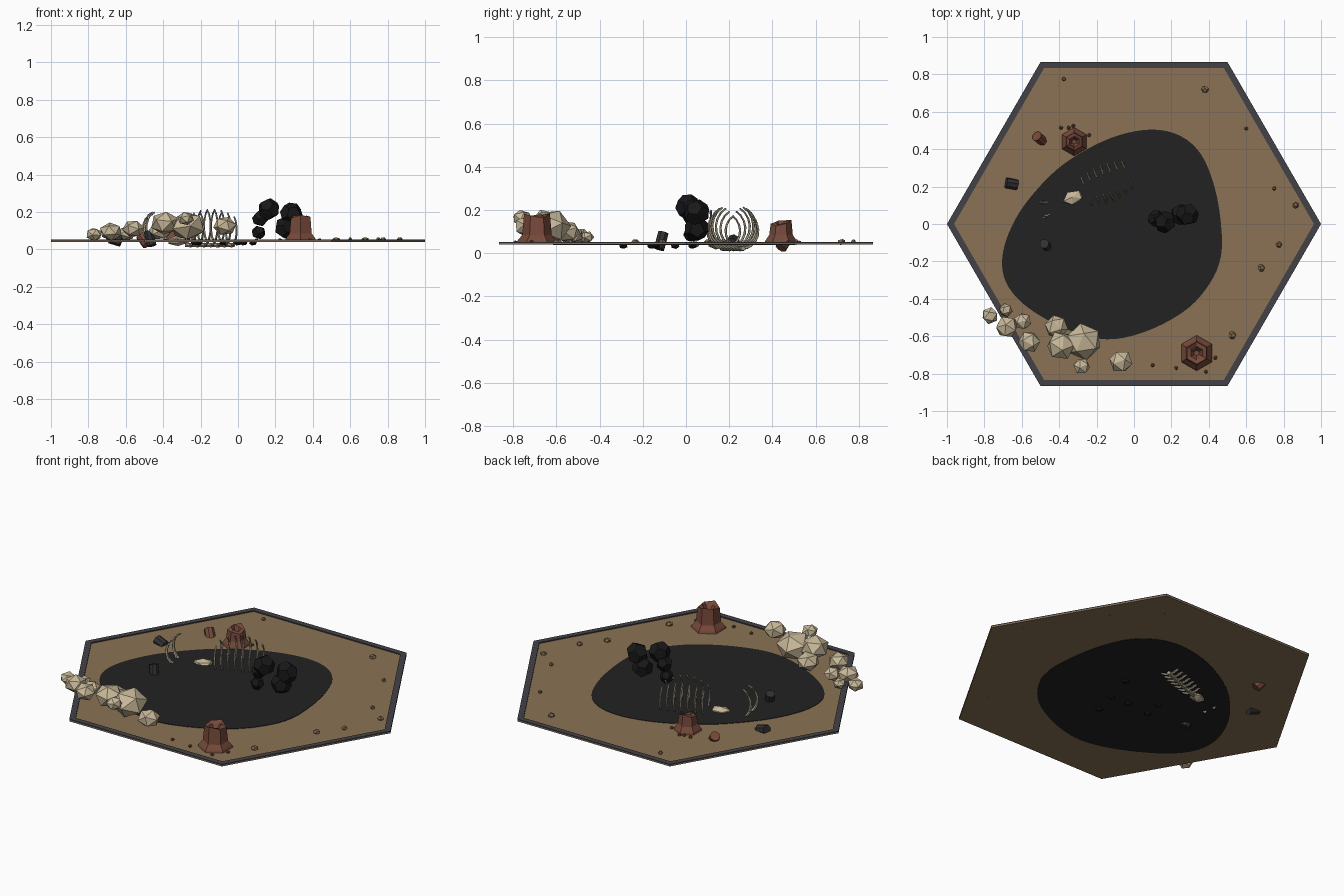
import bpy, bmesh, math, random
from mathutils import Vector, Euler

random.seed(4)
if "Cube" in bpy.data.objects:
    bpy.data.objects.remove(bpy.data.objects["Cube"], do_unlink=True)


def material(name, r, g, b):
    m = bpy.data.materials.new(name)
    m.use_nodes = True
    m.diffuse_color = (r, g, b, 1)
    bsdf = next(n for n in m.node_tree.nodes if n.type == 'BSDF_PRINCIPLED')
    bsdf.inputs["Base Color"].default_value = (r, g, b, 1)
    bsdf.inputs["Roughness"].default_value = 0.9
    return m


SAND = material("sandy brown", .258, .171, .091)
TAR = material("tar black", .016, .016, .016)
COAL = material("coal black", .009, .009, .009)
EDGE = material("slate grey", .055, .055, .064)
STONE = material("pale stone", .58, .48, .32)
RUST = material("rust red", .18, .066, .042)
BONE = material("old bone", .42, .37, .27)
IRON = material("dark iron", .03, .03, .035)
PEBBLE = material("pebble brown", .2, .135, .075)
TOP = .047


def finish(bm, name, mat):
    bmesh.ops.recalc_face_normals(bm, faces=bm.faces)
    me = bpy.data.meshes.new(name)
    bm.to_mesh(me)
    bm.free()
    me.materials.append(mat)
    ob = bpy.data.objects.new(name, me)
    bpy.context.collection.objects.link(ob)
    return ob


def loft(name, mat, rings, caps=True, closed=False):
    """Skin a list of rings with quads."""
    bm = bmesh.new()
    vs = [[bm.verts.new(p) for p in ring] for ring in rings]
    n = len(vs[0])
    pairs = list(zip(vs, vs[1:])) + ([(vs[-1], vs[0])] if closed else [])
    for a, b in pairs:
        for i in range(n):
            j = (i + 1) % n
            bm.faces.new((a[i], a[j], b[j], b[i]))
    if caps and not closed:
        bm.faces.new(vs[0])
        bm.faces.new(vs[-1])
    return finish(bm, name, mat)


def ngon(n, r, z, x=0, y=0, turn=0):
    return [(x + r * math.cos(turn + math.tau * i / n),
             y + r * math.sin(turn + math.tau * i / n), z) for i in range(n)]


def rock(name, mat, pos, size, dodeca=False):
    """Faceted boulder with a random turn, scaled afterwards."""
    bm = bmesh.new()
    bmesh.ops.create_icosphere(bm, subdivisions=1, radius=1)
    if dodeca:
        pts = [f.calc_center_median().normalized() for f in bm.faces]
        bm.clear()
        hull = bmesh.ops.convex_hull(bm, input=[bm.verts.new(p) for p in pts])
        bmesh.ops.dissolve_limit(bm, angle_limit=.05, verts=bm.verts, edges=bm.edges)
    rot = Euler([random.uniform(0, 6) for _ in range(3)]).to_matrix()
    for v in bm.verts:
        p = rot @ v.co
        v.co = Vector(pos) + Vector([a * s for a, s in zip(p, size)])
    return finish(bm, name, mat)


def tube(name, mat, path, radius, sides=6, taper=0.0):
    """Sweep a polygon along a path."""
    path = [Vector(p) for p in path]
    rings = []
    for i, p in enumerate(path):
        t = (path[min(i + 1, len(path) - 1)] - path[max(i - 1, 0)]).normalized()
        u = t.cross(Vector((.36, .12, .92)) if abs(t.z) < .8 else Vector((.92, .38, .05))).normalized()
        w = t.cross(u)
        r = radius * (1 - taper * i / (len(path) - 1))
        rings.append([p + r * (u * math.cos(math.tau * k / sides) + w * math.sin(math.tau * k / sides))
                      for k in range(sides)])
    return loft(name, mat, rings)


# Hexagonal ground and its raised rim
loft("ground", SAND, [ngon(6, 1, .04), ngon(6, 1, TOP)])
loft("ground_rim", EDGE, [ngon(6, 1, TOP), ngon(6, 1, .053), ngon(6, .962, .053), ngon(6, .962, TOP)],
     closed=True)

# Tar pool: smooth closed outline
outline = [(.1, .505), (.25, .47), (.36, .37), (.43, .2), (.465, 0), (.465, -.17), (.41, -.31),
           (.29, -.45), (.1, -.56), (-.1, -.615), (-.27, -.595), (-.45, -.52), (-.6, -.42),
           (-.685, -.31), (-.705, -.19), (-.67, -.05), (-.58, .11), (-.42, .285), (-.25, .4), (-.08, .475)]
pool = []
for i in range(len(outline)):
    a, b, c, d = [Vector(outline[(i + k) % len(outline)]) for k in range(4)]
    for t in (0, .25, .5, .75):
        pool.append(.5 * (2 * b + (c - a) * t + (2 * a - 5 * b + 4 * c - d) * t * t
                          + (3 * b - a - 3 * c + d) * t ** 3))
loft("tar_pool", TAR, [[(p.x, p.y, z) for p in pool] for z in (.038, .0495)])

# Lumps sunk in the tar
for x, y in [(0, -.29), (.03, -.15), (-.08, -.14), (-.23, -.16), (-.21, -.05), (.08, .03)]:
    rock("sunken_lump", COAL, (x, y, .034), (.022, .022, .014))

# Black rock pile rising from the pool
for x, y, z, r in [(.165, .01, .215, .06), (.12, .03, .165, .045), (.11, .025, .09, .038),
                   (.285, .05, .19, .062), (.25, .05, .115, .058)]:
    rock("black_rock", COAL, (x, y, z), (r, r, r), True)

# Pale boulder ridge
for x, y, z, r in [(-.77, -.49, .08, .046), (-.685, -.46, .075, .036), (-.68, -.55, .095, .062),
                   (-.595, -.52, .085, .048), (-.56, -.63, .11, .06), (-.415, -.55, .1, .065),
                   (-.39, -.65, .14, .08), (-.27, -.63, .125, .1), (-.28, -.76, .165, .046),
                   (-.07, -.735, .125, .064)]:
    rock("boulder", STONE, (x, y, z), (r, r, r * .8))


# Jagged rust pillars with flared feet
def pillar(x, y, s, height):
    def ring(r, z, jag=0):
        pts = ngon(6, r * s, z, x, y, math.pi / 6)
        return [(px, py, pz + random.uniform(-jag, jag)) for px, py, pz in pts]
    loft("rust_pillar", RUST, [ring(.095, TOP), ring(.09, TOP + .012), ring(.068, .085),
                               ring(.06, height - .015, .015), ring(.036, height - .012, .012),
                               ring(.015, height - .045)])


pillar(.335, -.69, 1, .185)
pillar(-.32, .44, .8, .155)
for x, y in [(.1, -.755), (.225, -.77), (.385, -.79), (.435, -.715),
             (-.39, .515), (-.35, .515), (-.325, .525), (-.24, .475)]:
    rock("rust_crumb", RUST, (x, y, .05), (.011, .011, .01))

# Broken drums
for name, mat, a, b, r in [
        ("rust_drum", RUST, (-.52, .47, .075), (-.485, .44, .025), .028),
        ("iron_drum", IRON, (-.685, .22, .06), (-.625, .21, .042), .029),
        ("sunken_drum", IRON, (-.48, -.105, .095), (-.46, -.125, .02), .026)]:
    tube(name, mat, [a, b], r, 8)

# Scattered pebbles
for x, y, r in [(.38, .72, .02), (.6, .51, .01), (.75, .19, .011), (.865, .1, .017),
                (.775, -.11, .016), (.68, -.235, .02), (.525, -.595, .021), (-.375, .775, .011)]:
    rock("pebble", PEBBLE, (x, y, .052), (r, r, .014), True)

# Rib cage: spine at the bottom, ribs curling up on both sides
start, end = Vector((-.28, .165, .022)), Vector((-.02, .265, .022))
along = (end - start).normalized()
side = Vector((-along.y, along.x, 0))
tube("spine", BONE, [start, end], .011)
for i in range(7):
    base = start.lerp(end, .1 + .14 * i)
    rock("vertebra", BONE, base, (.016, .016, .014))
    size = .075 + .027 * math.sin(math.pi * (i + .5) / 7)
    for s in (-1, 1):
        path = []
        for k in range(9):
            a = math.radians(150 * k / 8)
            path.append(base + side * s * size * math.sin(a) + Vector((0, 0, size * (1 - math.cos(a)))))
        tube("rib", BONE, path, .007, 5, .35)

# Skull and the pair of curved tusks ahead of it
skull = rock("skull", STONE, (0, 0, 0), (.06, .04, .028))
skull.location = (-.325, .14, .045)
skull.rotation_euler.z = math.atan2(along.y, along.x)
for x, y, turn in [(-.465, .115, 0), (-.455, .05, -.5)]:
    path = []
    for k in range(8):
        a = math.radians(-65 + 135 * k / 7)
        d = .035 - .075 * math.cos(a)
        path.append((x + d * math.cos(turn), y + d * math.sin(-turn), .115 + .088 * math.sin(a)))
    tube("tusk", BONE, path, .01, 5, .5)
